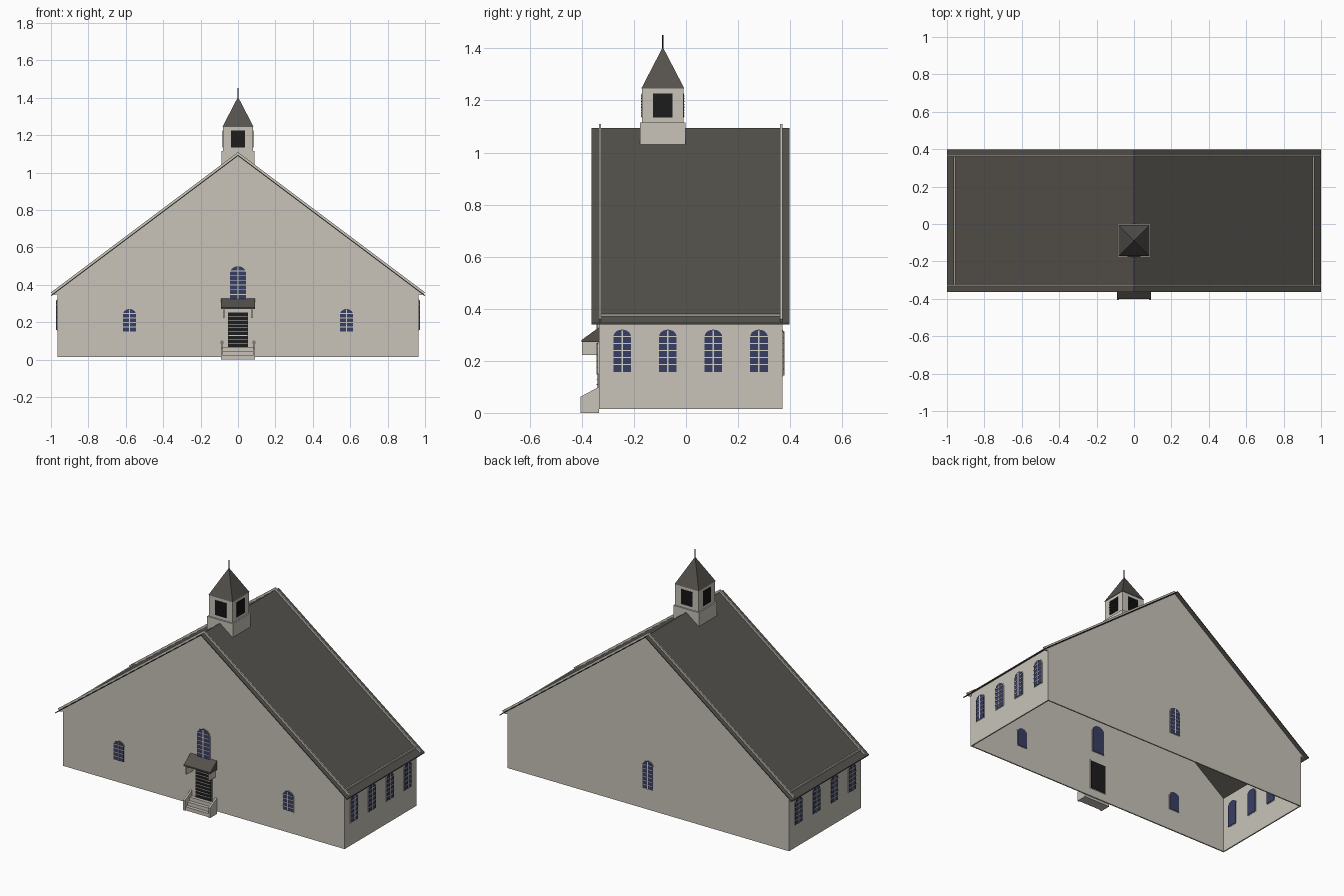
import bpy, bmesh, math

cube = bpy.data.objects.get("Cube")
if cube:
    bpy.data.objects.remove(cube, do_unlink=True)


def material(name, color):
    m = bpy.data.materials.new(name)
    m.use_nodes = True
    m.diffuse_color = (*color, 1)
    bsdf = next(n for n in m.node_tree.nodes if n.type == 'BSDF_PRINCIPLED')
    bsdf.inputs["Base Color"].default_value = (*color, 1)
    bsdf.inputs["Roughness"].default_value = 0.9
    return m


WALL = material("wall_beige", (0.58, 0.55, 0.485))
ROOF = material("roof_grey", (0.09, 0.083, 0.073))
GLASS = material("window_blue", (0.04, 0.048, 0.125))
TRIM = material("trim_pale", (0.64, 0.63, 0.59))
DARK = material("louvre_black", (0.012, 0.012, 0.012))

BODY_Y, HALF_X, HALF_Y = 0.0175, 0.965, 0.3525
BASE_Z, SKIN = 0.015, 0.008
TOWER_Y = -0.089


def side(angle, dist, cy):
    """Maps (across, up, outward) on a wall turned by angle to world space."""
    a = math.radians(angle)
    s, c = math.sin(a), math.cos(a)
    return lambda u, z, d: (u * c + (dist + d) * s, cy + u * s - (dist + d) * c, z)


FRONT = side(0, HALF_Y, BODY_Y)
BACK = side(180, HALF_Y, BODY_Y)
LEFT = side(90, HALF_X, BODY_Y)
RIGHT = side(270, HALF_X, BODY_Y)


def prism(name, pts, d0, d1, place, mat):
    """Extrudes a flat outline between two depths on a wall."""
    bm = bmesh.new()
    a, b = ([bm.verts.new(place(u, z, d)) for u, z in pts] for d in (d0, d1))
    bm.faces.new(a)
    bm.faces.new(b)
    for i in range(len(pts)):
        j = (i + 1) % len(pts)
        bm.faces.new((a[i], a[j], b[j], b[i]))
    bmesh.ops.recalc_face_normals(bm, faces=bm.faces)
    me = bpy.data.meshes.new(name)
    bm.to_mesh(me)
    bm.free()
    me.materials.append(mat)
    ob = bpy.data.objects.new(name, me)
    bpy.context.collection.objects.link(ob)
    return ob


def rect(u, w, z0, z1):
    return [(u - w, z0), (u + w, z0), (u + w, z1), (u - w, z1)]


def arch(u, w, z0, z1, rise):
    steps = 10
    curve = [(u + w * math.cos(math.pi * i / steps),
              z1 - rise + rise * math.sin(math.pi * i / steps)) for i in range(steps + 1)]
    return [(u - w, z0), (u + w, z0)] + curve


def window(name, place, u, w, z0, z1):
    """Arched window: frame, glass and glazing bars."""
    rise, edge = w * 0.85, 0.003
    prism(name + "_frame", arch(u, w, z0, z1, rise), -0.010, 0.003, place, WALL)
    w, z0, z1, rise = w - edge, z0 + edge, z1 - edge, rise - edge
    prism(name + "_glass", arch(u, w, z0, z1, rise), -0.013, 0.005, place, GLASS)
    prism(name + "_mullion", rect(u, 0.003, z0, z1 - edge), 0.004, 0.008, place, TRIM)
    rows = round((z1 - z0) / 0.025)
    for i in range(1, rows):
        z = z0 + (z1 - z0) * i / rows
        t = max(0, (z - z1 + rise) / rise)
        reach = w * math.sqrt(1 - t * t)
        prism(name + "_bar", rect(u, reach, z - 0.002, z + 0.002), 0.004, 0.007, place, TRIM)


# Gable walls, with rakes standing just above the roof
gable = [(-HALF_X, BASE_Z), (HALF_X, BASE_Z), (HALF_X, 0.35), (0.985, 0.345), (1, 0.36),
         (0, 1.11), (-1, 0.36), (-0.985, 0.345), (-HALF_X, 0.35)]
prism("front_wall", gable, -SKIN, 0, FRONT, WALL)
prism("back_wall", gable, -SKIN, 0, BACK, WALL)

# Side walls, open underneath
for name, place in (("left_wall", LEFT), ("right_wall", RIGHT)):
    prism(name, rect(0, HALF_Y - SKIN, BASE_Z, 0.38), -SKIN, 0, place, WALL)

# Main roof sheet
roof = [(-1, 0.345), (0, 1.095), (1, 0.345), (1, 0.339), (0, 1.089), (-1, 0.339)]
prism("main_roof", roof, 0.0275, -2 * HALF_Y - 0.0275, FRONT, ROOF)

# Windows on the sides, front and back
for name, place in (("left_window", LEFT), ("right_window", RIGHT)):
    for u in (-0.2625, -0.0875, 0.0875, 0.2625):
        window(name, place, u, 0.037, 0.155, 0.323)
for u in (-0.58, 0.58):
    window("front_window", FRONT, u, 0.038, 0.148, 0.274)
window("upper_front_window", FRONT, 0, 0.045, 0.32, 0.503)
window("back_window", BACK, 0, 0.038, 0.14, 0.318)

# Slatted front door
prism("door_frame", rect(0, 0.06, 0.065, 0.262), -0.010, 0.003, FRONT, WALL)
prism("door", rect(0, 0.054, 0.068, 0.252), -0.012, 0.005, FRONT, DARK)
for i in range(1, 9):
    z = 0.068 + 0.0204 * i
    prism("door_slat", rect(0, 0.05, z - 0.0015, z + 0.0015), 0.004, 0.008, FRONT, TRIM)


# Profiles in depth and height, extruded across the front
def across(u, z, d):
    return (d, BODY_Y - HALF_Y - u, z)


# Door canopy on two cheeks
prism("canopy_roof", [(0, 0.328), (0.066, 0.28), (0.066, 0.272), (0, 0.272)],
      -0.091, 0.091, across, ROOF)
for s in (-1, 1):
    prism("canopy_cheek", [(0, 0.223), (0.064, 0.223), (0.064, 0.274), (0, 0.274)],
          s * 0.073, s * 0.079, across, WALL)

# Steps between sloping side walls
for i in range(3):
    prism("step", rect(0, 0.082, 0, 0.022 * (i + 1)), 0, 0.064 - 0.021 * i, FRONT, WALL)
for s in (-1, 1):
    prism("step_side_wall", [(0, 0), (0.07, 0), (0.07, 0.062), (0, 0.1)],
          s * 0.081, s * 0.092, across, WALL)

# Belfry base and body
TOWER = side(0, 0, TOWER_Y)
prism("belfry_base", rect(0, 0.088, 1.03, 1.115), -0.088, 0.088, TOWER, WALL)
prism("belfry_body", rect(0, 0.08, 1.115, 1.245), -0.08, 0.08, TOWER, WALL)

# Louvred opening on each belfry face
for angle in range(0, 360, 90):
    face = side(angle, 0.08, TOWER_Y)
    prism("belfry_opening", rect(0, 0.038, 1.134, 1.226), -0.002, 0.002, face, DARK)
    for i in range(8):
        z = 1.139 + 0.011 * i
        prism("belfry_louvre", rect(0, 0.036, z, z + 0.004), 0.001, 0.004, face, DARK)

# Spire and its rod
bpy.ops.mesh.primitive_cone_add(vertices=4, radius1=0.083 * math.sqrt(2), radius2=0, depth=0.16,
                                location=(0, TOWER_Y, 1.325), rotation=(0, 0, math.pi / 4))
spire = bpy.context.object
spire.name = "spire"
spire.data.materials.append(ROOF)
bpy.ops.mesh.primitive_cylinder_add(vertices=8, radius=0.0028, depth=0.06,
                                    location=(0, TOWER_Y, 1.422))
rod = bpy.context.object
rod.name = "spire_rod"
rod.data.materials.append(DARK)
